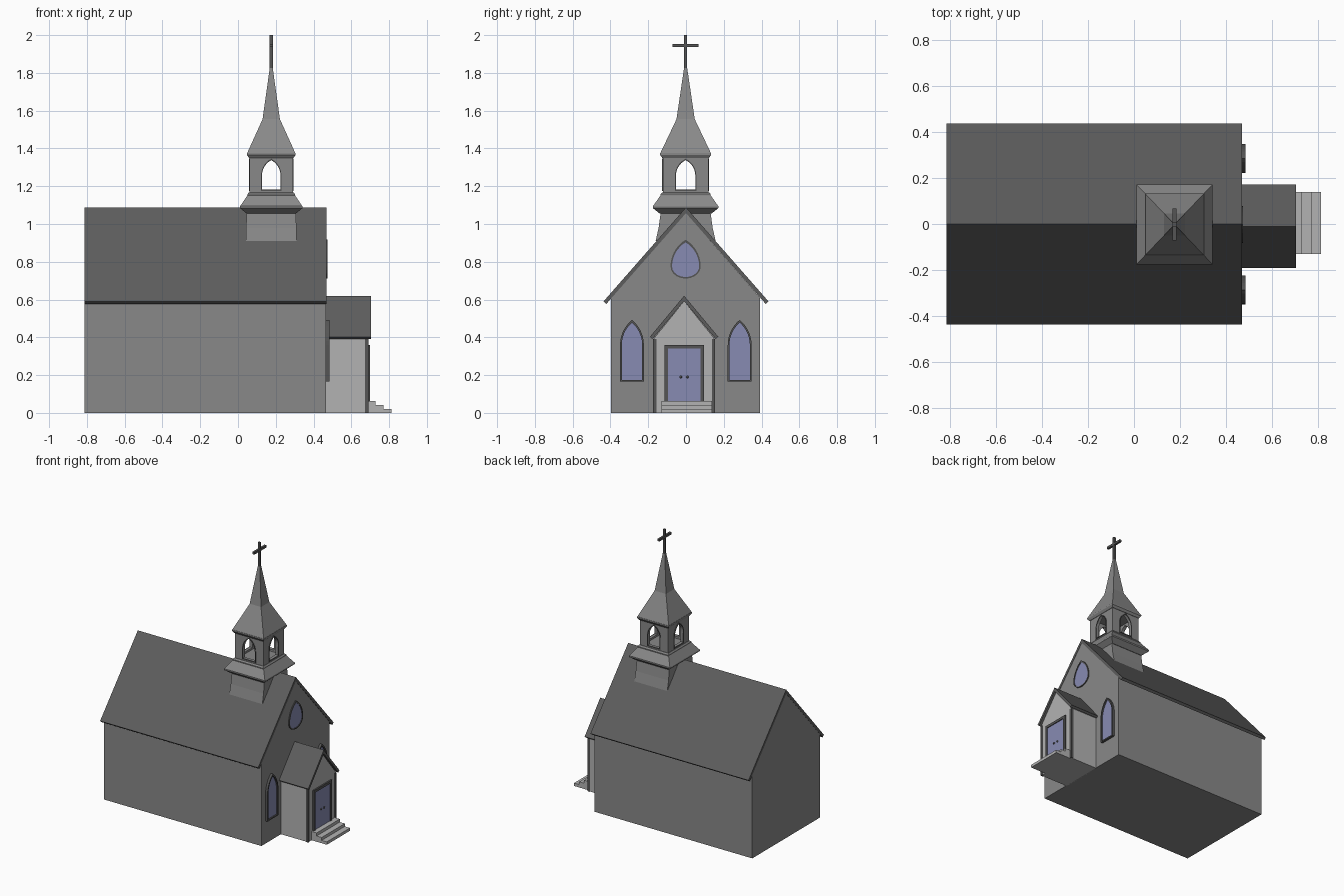
import bpy, bmesh, math
from mathutils import Matrix

if "Cube" in bpy.data.objects:
    bpy.data.objects.remove(bpy.data.objects["Cube"])

COLORS = {"wall": (.25, .25, .25), "roof": (.11, .11, .11), "trim": (.09, .09, .09),
          "pale": (.45, .45, .45), "glass": (.245, .26, .45)}
MATS = {}
for key, rgb in COLORS.items():
    MATS[key] = bpy.data.materials.new(key)
    MATS[key].diffuse_color = (*rgb, 1)


def finish(bm, name, mat, matrix=None):
    if matrix:
        bm.transform(matrix)
    bmesh.ops.recalc_face_normals(bm, faces=bm.faces[:])
    me = bpy.data.meshes.new(name)
    bm.to_mesh(me)
    bm.free()
    me.materials.append(MATS[mat])
    ob = bpy.data.objects.new(name, me)
    bpy.context.collection.objects.link(ob)
    return ob


def prism(name, mat, loops, x0, x1, matrix=None):
    """Extrude a (y, z) outline, with optional hole loops, along x."""
    bm = bmesh.new()
    edges = []
    for loop in loops:
        vs = [bm.verts.new((x0, y, z)) for y, z in loop]
        edges += [bm.edges.new((vs[i - 1], vs[i])) for i in range(len(vs))]
    if len(loops) == 1:
        bm.faces.new(vs)
    else:
        bmesh.ops.triangle_fill(bm, edges=edges, use_beauty=True)
    ext = bmesh.ops.extrude_face_region(bm, geom=bm.faces[:], use_keep_orig=True)
    moved = [g for g in ext["geom"] if isinstance(g, bmesh.types.BMVert)]
    bmesh.ops.translate(bm, verts=moved, vec=(x1 - x0, 0, 0))
    return finish(bm, name, mat, matrix)


def rect(y0, y1, z0, z1):
    return [(y0, z0), (y1, z0), (y1, z1), (y0, z1)]


def box(name, mat, x0, x1, y0, y1, z0, z1):
    return prism(name, mat, [rect(y0, y1, z0, z1)], x0, x1)


def arch(c, w, z0, zs, zt, n=7, bowl=False):
    """Pointed arch outline; bowl rounds the bottom below the springing line."""
    h = zt - zs
    r = (w * w + h * h) / (2 * w)
    end = math.atan2(h, r - w)
    right = [(w - r + r * math.cos(end * i / n), zs + r * math.sin(end * i / n)) for i in range(n + 1)]
    pts = right + [(-y, z) for y, z in right[-2::-1]]
    if bowl:
        pts += [(-w * math.cos(math.pi * i / 10), zs - (zs - z0) * math.sin(math.pi * i / 10))
                for i in range(1, 10)]
    else:
        pts += [(-w, z0), (w, z0)]
    return [(c + y, z) for y, z in pts]


def roof(name, c, half, za, ze, t, x0, x1):
    """Folded roof slab of thickness t."""
    run = math.hypot(half, za - ze)
    ny, nz = (za - ze) / run * t, half / run * t
    inner = za - t * run / half
    pts = [(c - half, ze), (c, za), (c + half, ze), (c + half - ny, ze - nz),
           (c, inner), (c - half + ny, ze - nz)]
    return prism(name, "roof", [pts], x0, x1)


def gable(c, half, eave, apex):
    return [(c - half, 0), (c + half, 0), (c + half, eave), (c, apex), (c - half, eave)]


SX, SY = 0.176, -0.002   # steeple axis


def loft(name, mat, sections):
    """Stack of rectangles (z, half x, half y) around the steeple axis."""
    bm = bmesh.new()
    rings = [[bm.verts.new((SX + sx * hx, SY + sy * hy, z))
              for sx, sy in ((-1, -1), (1, -1), (1, 1), (-1, 1))] for z, hx, hy in sections]
    for a, b in zip(rings, rings[1:]):
        for i in range(4):
            bm.faces.new((a[i - 1], a[i], b[i], b[i - 1]))
    bm.faces.new(rings[0])
    bm.faces.new(rings[-1])
    return finish(bm, name, mat)


def square(*rows):
    return [(z, h, h * 1.05) for z, h in rows]


# Nave
prism("nave_walls", "wall", [gable(-.002, .394, .61, 1.06)], -.812, .467)
roof("nave_roof", 0, .437, 1.088, .59, .02, -.813, .469)

# Nave windows
for side, c in (("left", -.286), ("right", .284)):
    outer, inner = arch(c, .063, .165, .36, .492), arch(c, .054, .174, .36, .478)
    prism(side + "_window_frame", "trim", [outer, inner], .457, .484)
    prism(side + "_window_glass", "glass", [inner], .457, .474)
outer = arch(-.002, .08, .711, .775, .917, bowl=True)
inner = arch(-.002, .072, .719, .775, .903, bowl=True)
prism("gable_window_frame", "trim", [outer, inner], .457, .474)
prism("gable_window_glass", "glass", [inner], .457, .470)

# Porch
PC = -.01
prism("porch_walls", "pale", [gable(PC, .159, .395, .592)], .46, .687)
roof("porch_roof", PC, .181, .62, .403, .018, .46, .703)
for side, s in (("left", -1), ("right", 1)):
    y = sorted((PC + s * .147, PC + s * .164))
    box("porch_corner_" + side, "trim", .673, .691, *y, 0, .39)

# Door
prism("door_frame", "trim", [rect(PC - .105, PC + .105, .05, .36),
                             rect(PC - .086, PC + .086, .06, .341)], .68, .698)
for side, s in (("left", -1), ("right", 1)):
    y = sorted((PC, PC + s * .086))
    box("door_leaf_" + side, "glass", .68, .692, *y, .06, .341)
    bm = bmesh.new()
    bmesh.ops.create_uvsphere(bm, u_segments=10, v_segments=6, radius=.007,
                              matrix=Matrix.Translation((.693, PC + s * .017, .19)))
    finish(bm, "door_knob_" + side, "trim")

# Steps: profile drawn in (x, z), swapped onto the y axis
prof = [(.68, 0), (.812, 0), (.812, .021), (.77, .021), (.77, .042), (.729, .042), (.729, .064), (.68, .064)]
swap = Matrix(((0, 1, 0, 0), (1, 0, 0, 0), (0, 0, 1, 0), (0, 0, 0, 1)))
prism("steps", "pale", [prof], -.13, .138, swap)

# Steeple base, flared to meet the roof
loft("steeple_base", "wall", [(.909, .134, .159), (.98, .133, .143), (1.06, .131, .132)])
loft("steeple_ledge", "wall", square((1.055, .13), (1.084, .165), (1.094, .165), (1.152, .126)))
loft("belfry_sill", "wall", square((1.15, .126), (1.158, .126), (1.168, .118)))

# Belfry: four walls with open arches
hole = arch(0, .049, 1.182, 1.257, 1.338)
for k in range(4):
    m = (Matrix.Translation((SX, SY, 0)) @ Matrix.Diagonal((1, 1.05, 1, 1))
         @ Matrix.Rotation(k * math.pi / 2, 4, "Z"))
    prism(f"belfry_wall_{k}", "wall", [rect(-.115, .115, 1.165, 1.355), hole], .095, .115, m)
    prism(f"belfry_frame_{k}", "trim", [arch(0, .054, 1.176, 1.257, 1.346), hole], .11, .119, m)

# Spire and cross
loft("spire_cornice", "wall", square((1.35, .118), (1.366, .129), (1.376, .129)))
loft("spire", "wall", square((1.374, .128), (1.555, .046), (1.825, .008)))
box("cross_post", "trim", SX - .008, SX + .008, SY - .008, SY + .008, 1.81, 2.0)
box("cross_arm", "trim", SX - .008, SX + .008, SY - .069, SY + .069, 1.937, 1.954)

for m in bpy.data.materials:
    if m.users and not m.is_grease_pencil:
        m.use_nodes = True
        m.node_tree.nodes["Principled BSDF"].inputs["Base Color"].default_value = m.diffuse_color
